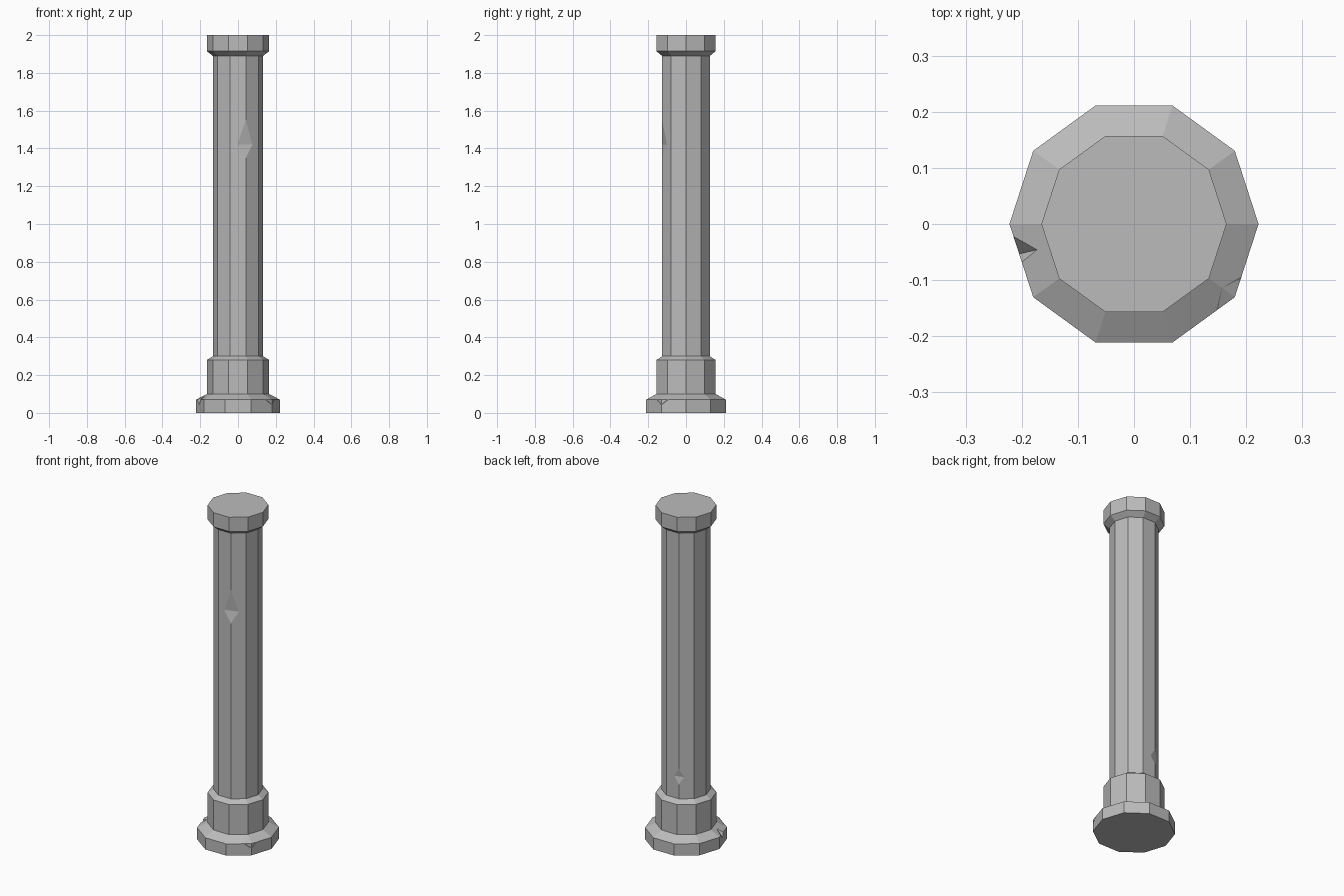
import bpy, bmesh
from math import cos, sin, radians, tau
from mathutils import Vector

SIDES = 10

cube = bpy.data.objects.get("Cube")
if cube:
    bpy.data.objects.remove(cube, do_unlink=True)

stone = bpy.data.materials.new("grey stone")
stone.use_nodes = True
grey = (0.5, 0.5, 0.5, 1)
stone.diffuse_color = grey
stone.node_tree.nodes["Principled BSDF"].inputs["Base Color"].default_value = grey


def add_object(name, bm):
    bmesh.ops.recalc_face_normals(bm, faces=bm.faces)
    mesh = bpy.data.meshes.new(name)
    bm.to_mesh(mesh)
    bm.free()
    mesh.materials.append(stone)
    obj = bpy.data.objects.new(name, mesh)
    bpy.context.collection.objects.link(obj)
    return obj


def turned(name, profile):
    """Ten-sided solid from (radius, height) pairs, bottom to top."""
    bm = bmesh.new()
    rings = [[bm.verts.new((r * cos(tau * i / SIDES), r * sin(tau * i / SIDES), z))
              for i in range(SIDES)] for r, z in profile]
    for low, high in zip(rings, rings[1:]):
        for i in range(SIDES):
            j = (i + 1) % SIDES
            bm.faces.new((low[i], low[j], high[j], high[i]))
    bm.faces.new(rings[0])
    bm.faces.new(rings[-1])
    return add_object(name, bm)


def chip(target, valley, rim):
    """Cut a notch whose crease joins the valley points and opens to the rim points."""
    points = [Vector(p) for p in (*valley, *rim)]
    middle = (points[0] + points[1]) / 2
    bm = bmesh.new()
    for p in points:
        bm.verts.new(middle + (p - middle) * 1.4)
    bmesh.ops.convex_hull(bm, input=bm.verts)
    cutter = add_object("chip_cutter", bm)
    cutter.hide_render = True
    mod = target.modifiers.new("chip", 'BOOLEAN')
    mod.operation = 'DIFFERENCE'
    mod.solver = 'EXACT'
    mod.object = cutter
    bpy.context.view_layer.objects.active = target
    bpy.ops.object.modifier_apply(modifier=mod.name)
    bpy.data.objects.remove(cutter, do_unlink=True)


def shaft_chip(target, angle, top, crease, bottom, reach):
    """Horizontal notch across one vertical edge of the shaft."""
    def corner(a):
        return Vector((cos(radians(a)), sin(radians(a)), 0)) * SHAFT_R
    edge = corner(angle)
    sides = [edge.lerp(corner(angle + d), reach) + Vector((0, 0, crease)) for d in (-36, 36)]
    rim = [edge + Vector((0, 0, z)) for z in (top, bottom)]
    chip(target, sides, rim)


# Column parts
SHAFT_R = 0.133
base = turned("base", [(0.222, 0), (0.222, 0.07), (0.165, 0.1)])
plinth = turned("plinth", [(0.165, 0.095), (0.165, 0.28), (SHAFT_R, 0.3)])
shaft = turned("shaft", [(SHAFT_R, 0.295), (SHAFT_R, 1.895)])
capital = turned("capital", [(SHAFT_R, 1.89), (0.165, 1.915), (0.165, 2)])

# Chips in the shaft edges
shaft_chip(shaft, -72, 1.55, 1.42, 1.35, 0.53)
shaft_chip(shaft, 108, 0.48, 0.43, 0.385, 0.35)

# Chips in the base rim
chip(base, [(0.15, -0.152, 0.07), (0.19, -0.098, 0.07)],
     [(0.16, -0.117, 0.081), (0.18, -0.13, 0.045)])
chip(base, [(-0.173, -0.046, 0.088), (-0.203, -0.053, 0.045)],
     [(-0.215, -0.022, 0.07), (-0.2, -0.068, 0.07)])
